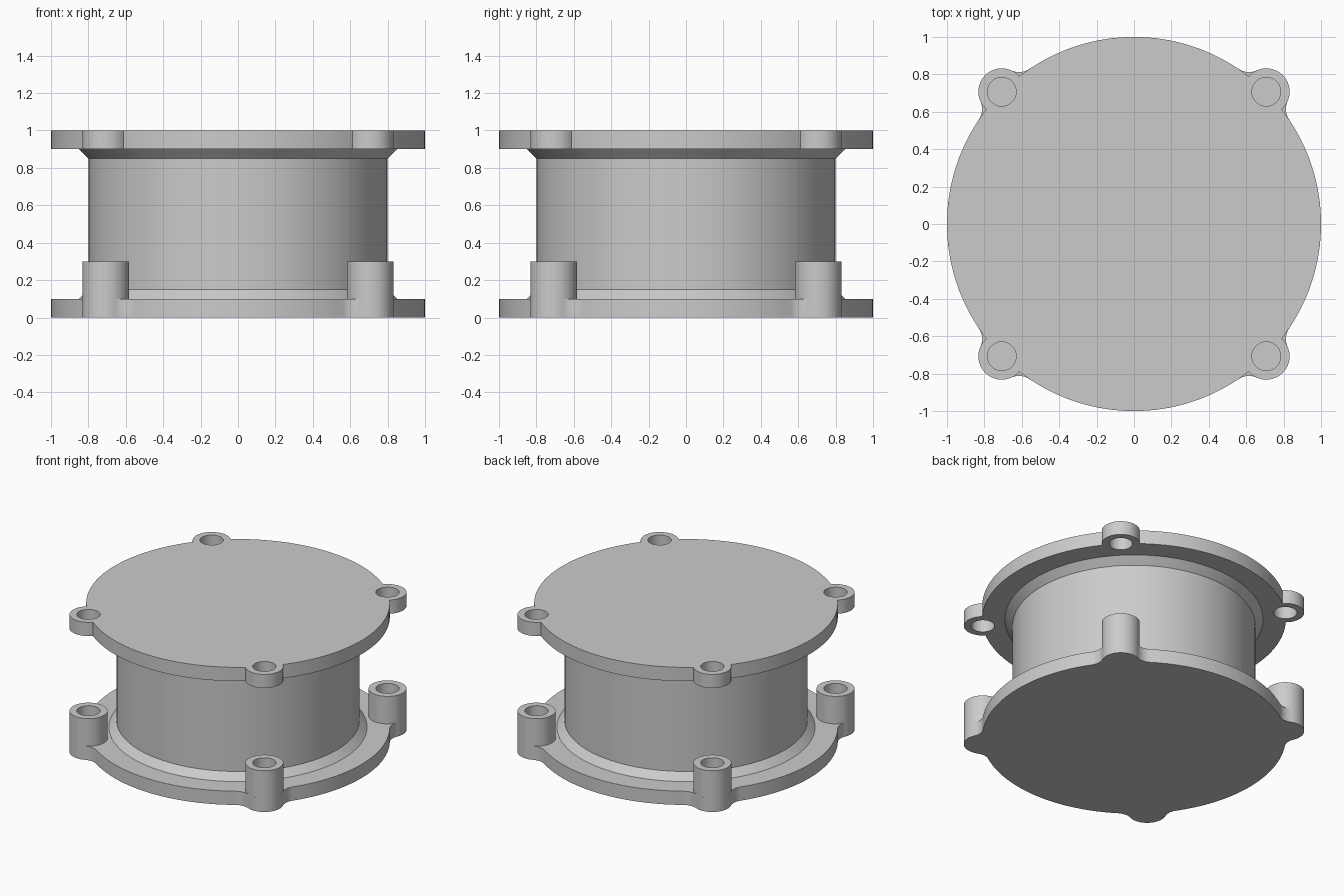
import bpy, bmesh
from math import cos, sin, pi, acos, atan2, radians

old = bpy.data.objects.get("Cube")
if old:
    bpy.data.objects.remove(old, do_unlink=True)

grey = bpy.data.materials.new("plain_grey")
grey.use_nodes = True
colour = (0.6, 0.6, 0.6, 1)
grey.diffuse_color = colour
grey.node_tree.nodes["Principled BSDF"].inputs["Base Color"].default_value = colour

BOSS_R, HOLE_R = 0.125, 0.077
CORNERS = [pi / 4 + k * pi / 2 for k in range(4)]


def arc(cx, cy, r, a0, a1, n):
    """Points along an arc, both ends included."""
    return [(cx + r * cos(a0 + (a1 - a0) * i / n),
             cy + r * sin(a0 + (a1 - a0) * i / n)) for i in range(n + 1)]


def circle(cx, cy, r, n=48):
    return arc(cx, cy, r, 0, 2 * pi, n)[:-1]


def rotate(points, a):
    return [(x * cos(a) - y * sin(a), x * sin(a) + y * cos(a)) for x, y in points]


def flange_outline(fillet):
    """Round disc with four round ears, blended by fillets of the given radius."""
    d = 1 + fillet
    a = acos((1 + d * d - (BOSS_R + fillet) ** 2) / (2 * d))
    cx, cy = d * cos(a), d * sin(a)
    b = atan2(cy, cx - 1)
    ear = arc(1, 0, BOSS_R, -b, b, 28)
    if fillet:
        blend = arc(cx, cy, fillet, b + pi, a + pi, 8)
        ear = [(x, -y) for x, y in reversed(blend)][:-1] + ear + blend[1:]
    rim = arc(0, 0, 1, a, pi / 2 - a, 32)[1:-1]
    return [p for c in CORNERS for p in rotate(ear + rim, c)]


def finish(name, bm):
    bmesh.ops.recalc_face_normals(bm, faces=bm.faces)
    mesh = bpy.data.meshes.new(name)
    bm.to_mesh(mesh)
    bm.free()
    mesh.materials.append(grey)
    obj = bpy.data.objects.new(name, mesh)
    bpy.context.collection.objects.link(obj)
    bpy.ops.object.select_all(action='DESELECT')
    obj.select_set(True)
    bpy.context.view_layer.objects.active = obj
    bpy.ops.object.shade_smooth_by_angle(angle=radians(30))
    return obj


def slab(name, loops, z0, z1):
    """Extrude an outline, with any holes, from z0 up to z1."""
    bm = bmesh.new()
    edges = []
    for loop in loops:
        vs = [bm.verts.new((x, y, z0)) for x, y in loop]
        edges += [bm.edges.new((vs[i - 1], vs[i])) for i in range(len(vs))]
    bmesh.ops.triangle_fill(bm, use_beauty=True, use_dissolve=False,
                            edges=edges, normal=(0, 0, 1))
    out = bmesh.ops.extrude_face_region(bm, geom=bm.faces[:], use_keep_orig=True)
    top = [g for g in out["geom"] if isinstance(g, bmesh.types.BMVert)]
    bmesh.ops.translate(bm, verts=top, vec=(0, 0, z1 - z0))
    return finish(name, bm)


def lathe(name, profile, n=128):
    """Revolve (radius, height) points around z."""
    bm = bmesh.new()
    rings = [[bm.verts.new((x, y, z)) for x, y in circle(0, 0, r, n)]
             for r, z in profile]
    for low, high in zip(rings, rings[1:]):
        for i in range(n):
            bm.faces.new((low[i - 1], low[i], high[i], high[i - 1]))
    bm.faces.new(rings[0][::-1])
    bm.faces.new(rings[-1])
    return finish(name, bm)


# Flanges: solid and filleted below, drilled through above
slab("bottom_flange", [flange_outline(0.1)], 0, 0.1)
holes = [circle(cos(c), sin(c), HOLE_R) for c in CORNERS]
slab("top_flange", [flange_outline(0)] + holes, 0.9, 1)

# Barrel with a chamfer at each flange
lathe("barrel", [(0.85, 0.1), (0.8, 0.15), (0.8, 0.85), (0.85, 0.9)])

# Hollow screw bosses on the bottom flange
for c, side in zip(CORNERS, ("back_left", "back_right", "front_right", "front_left")):
    x, y = cos(c), sin(c)
    slab("screw_boss_" + side,
         [circle(x, y, BOSS_R), circle(x, y, HOLE_R)], 0.1, 0.3)
